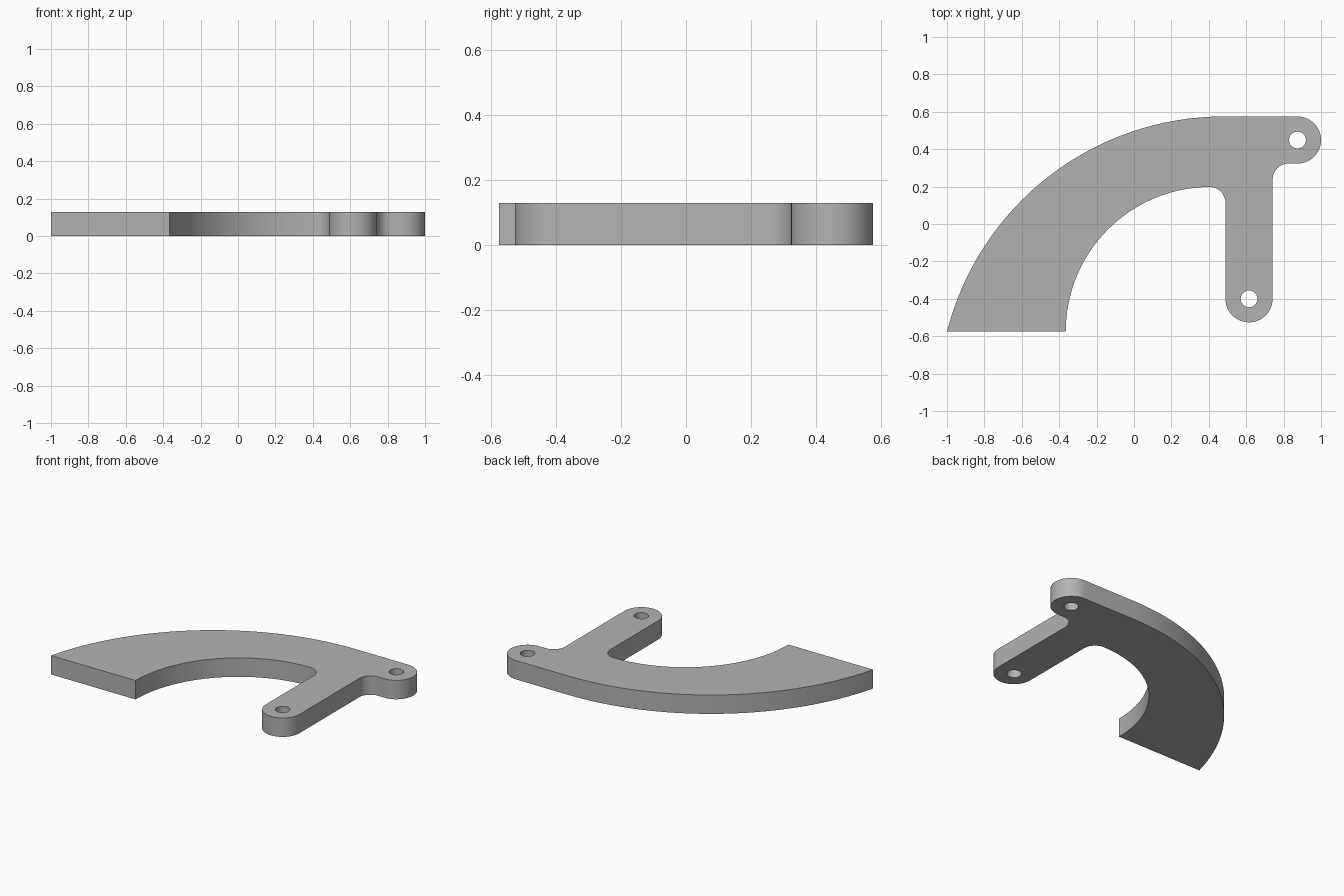
import bpy, bmesh
from math import cos, sin, radians, atan2, degrees

cube = bpy.data.objects.get("Cube")
if cube:
    bpy.data.objects.remove(cube, do_unlink=True)

THICK = 0.128
LUG_R = 0.126
FILLET = 0.085
HOLE_R = 0.045
LEG = (0.615, -0.40)      # lower lug centre
TAB = (0.874, 0.449)      # upper lug centre


def arc(centre, r, start, end, steps):
    """Points on a circular arc, angles in degrees."""
    angles = [radians(start + (end - start) * i / steps) for i in range(steps + 1)]
    return [(centre[0] + r * cos(a), centre[1] + r * sin(a)) for a in angles]


# Outline: outer sweep, tab, fillet, leg, fillet, inner sweep
outer_r, outer_c = 1.527, (0.48, -0.952)
tip = degrees(atan2(-0.575 - outer_c[1], -1 - outer_c[0]))
inner_r, inner_c = 0.773, (0.408, -0.575)
leg_right, leg_left = LEG[0] + LUG_R, LEG[0] - LUG_R
tab_low = TAB[1] - LUG_R

outline = arc(outer_c, outer_r, tip, 90, 32)
outline += arc(TAB, LUG_R, 90, -90, 24)
outline += arc((leg_right + FILLET, tab_low - FILLET), FILLET, 90, 180, 12)
outline += arc(LEG, LUG_R, 0, -180, 24)
outline += arc((leg_left - FILLET, 0.198 - FILLET), FILLET, 0, 90, 12)
outline += arc(inner_c, inner_r, 91, 180, 32)

# Plate with two bolt holes, filled flat and then extruded
bm = bmesh.new()
loops = [outline] + [arc(c, HOLE_R, 0, 345, 23) for c in (LEG, TAB)]
edges = []
for loop in loops:
    verts = [bm.verts.new((x, y, 0)) for x, y in loop]
    edges += [bm.edges.new((v, verts[i - 1])) for i, v in enumerate(verts)]
bmesh.ops.triangle_fill(bm, edges=edges, use_beauty=True)
extruded = bmesh.ops.extrude_face_region(bm, geom=bm.faces[:], use_keep_orig=True)
top = [g for g in extruded["geom"] if isinstance(g, bmesh.types.BMVert)]
bmesh.ops.translate(bm, verts=top, vec=(0, 0, THICK))
bmesh.ops.recalc_face_normals(bm, faces=bm.faces[:])

mesh = bpy.data.meshes.new("curved_bracket")
bm.to_mesh(mesh)
bm.free()
bracket = bpy.data.objects.new("curved_bracket", mesh)
bpy.context.collection.objects.link(bracket)

# Plain grey material
grey = bpy.data.materials.new("plain_grey")
grey.use_nodes = True
colour = (0.45, 0.45, 0.45, 1)
grey.diffuse_color = colour
grey.node_tree.nodes["Principled BSDF"].inputs["Base Color"].default_value = colour
mesh.materials.append(grey)

# Smooth curved walls, crisp rims
bpy.ops.object.select_all(action="DESELECT")
bracket.select_set(True)
bpy.context.view_layer.objects.active = bracket
bpy.ops.object.shade_smooth_by_angle(angle=radians(30))
